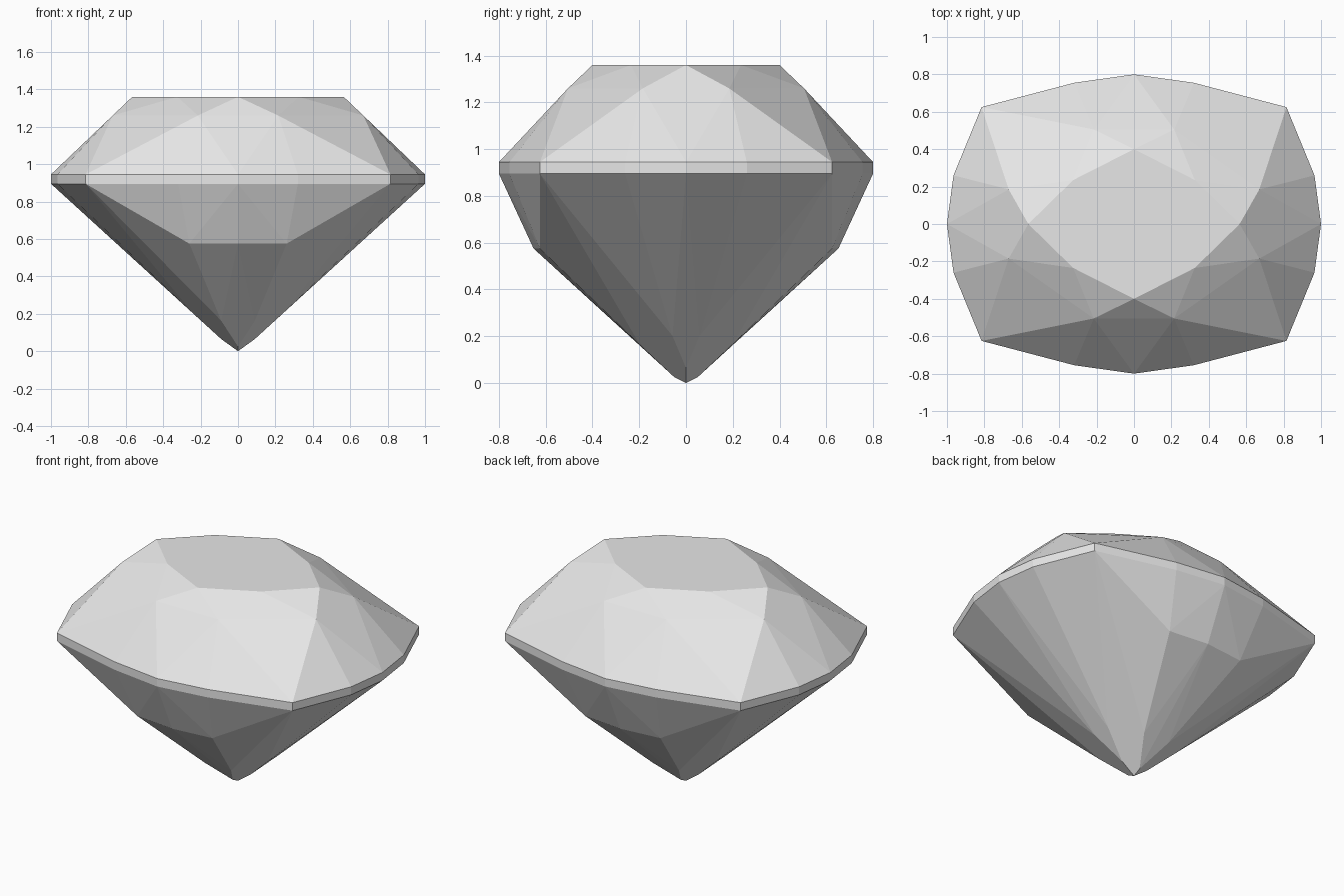
import bpy
import bmesh
import math

cube = bpy.data.objects.get("Cube")
if cube:
    bpy.data.objects.remove(cube, do_unlink=True)

# One neutral grey for the whole stone
grey = bpy.data.materials.new("stone_grey")
grey.use_nodes = True
colour = (0.8, 0.8, 0.8, 1.0)
grey.diffuse_color = colour
grey.node_tree.nodes["Principled BSDF"].inputs["Base Color"].default_value = colour


def mirrored(points):
    """Repeat quarter points in all four quadrants, without doubles on the axes."""
    return sorted({(sx * x + 0.0, sy * y + 0.0, z)
                   for x, y, z in points for sx in (1, -1) for sy in (1, -1)})


def at_height(outline, z):
    return [(x, y, z) for x, y in outline]


# Corner points of each tier, one quarter only
girdle = [(1.0, 0), (0.965, 0.26), (0.815, 0.625), (0.32, 0.755), (0, 0.8)]
table = [(0.565, 0), (0.325, 0.235), (0, 0.4)]
star_tips = [(0.67, 0.185), (0.215, 0.505)]
pavilion_step = [(0.26, 0.625, 0.575), (0, 0.652, 0.575)]
lower_tips = [(0.24, 0.058, 0.202), (0.09, 0.197, 0.163)]
culet = [(0.09, 0, 0.065), (0, 0.05, 0.025), (0, 0, 0)]

quarter = (at_height(table, 1.36) + at_height(star_tips, 1.26)
           + at_height(girdle, 0.945) + at_height(girdle, 0.895)
           + pavilion_step + lower_tips + culet)

# Flat facets stretched over the tiers
bm = bmesh.new()
for point in mirrored(quarter):
    bm.verts.new(point)
hull = bmesh.ops.convex_hull(bm, input=bm.verts[:])
loose = [v for v in bm.verts if not v.link_faces]
bmesh.ops.delete(bm, geom=loose, context='VERTS')
bmesh.ops.dissolve_limit(bm, angle_limit=math.radians(1), verts=bm.verts[:], edges=bm.edges[:])
bmesh.ops.recalc_face_normals(bm, faces=bm.faces[:])

mesh = bpy.data.meshes.new("cut_gemstone")
bm.to_mesh(mesh)
bm.free()
mesh.materials.append(grey)
gem = bpy.data.objects.new("cut_gemstone", mesh)
bpy.context.collection.objects.link(gem)
